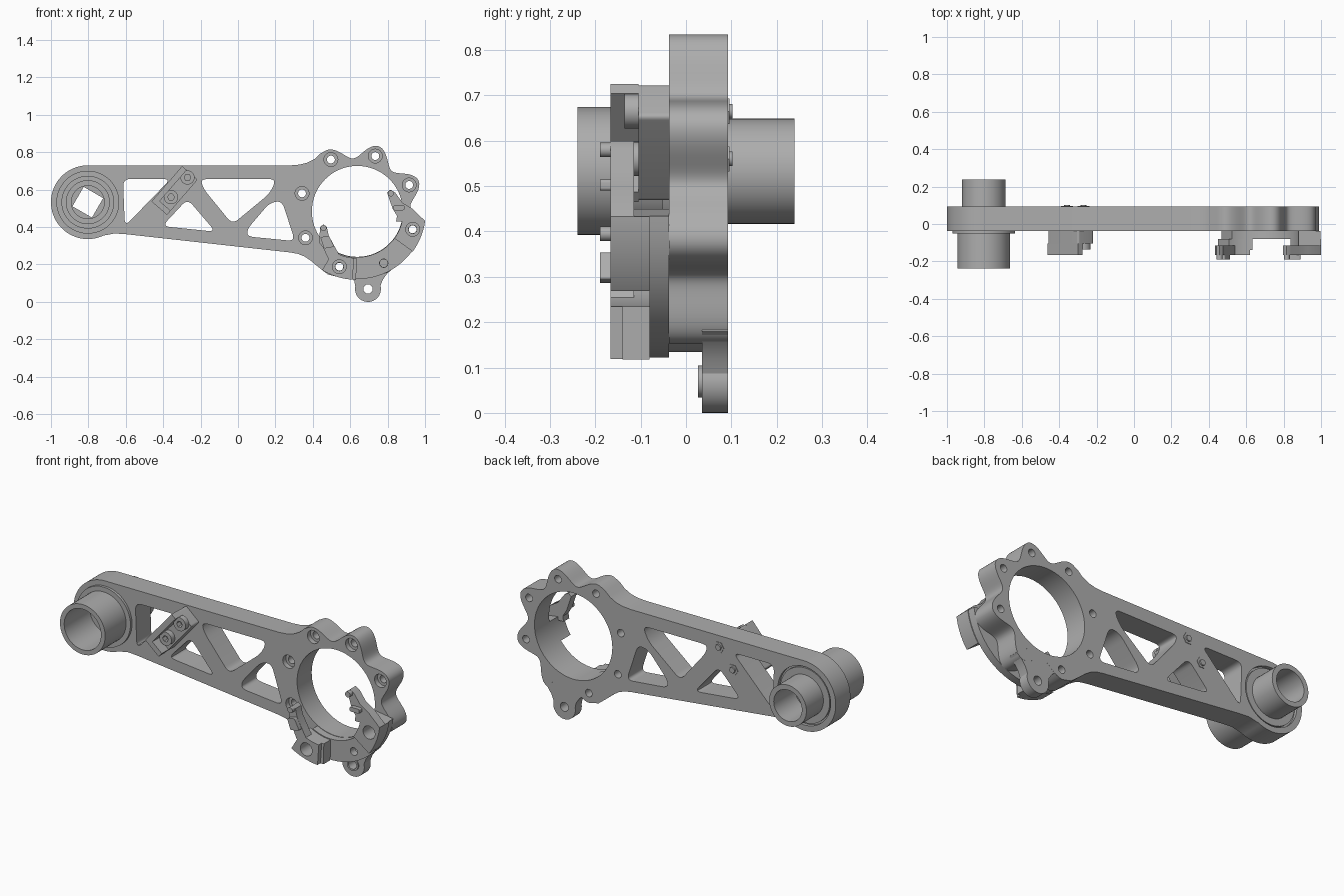
import bpy, bmesh
from math import sin, cos, radians, pi
from mathutils import Vector

cube = bpy.data.objects.get("Cube")
if cube:
    bpy.data.objects.remove(cube, do_unlink=True)

grey = bpy.data.materials.new("machined_grey")
grey.use_nodes = True
colour = (0.42, 0.42, 0.42, 1)
grey.diffuse_color = colour
grey.node_tree.nodes["Principled BSDF"].inputs["Base Color"].default_value = colour


def arc(c, r, a0=0, a1=360, n=48):
    """Points on an arc in the xz plane, full circles left open for closing."""
    steps = n if abs(a1 - a0) == 360 else n - 1
    return [(c[0] + r * cos(radians(a0 + (a1 - a0) * i / steps)),
             c[1] + r * sin(radians(a0 + (a1 - a0) * i / steps))) for i in range(n)]


def rounded(points, r=0.04, n=6):
    """Polygon with softly rounded corners."""
    out = []
    pts = [Vector(p) for p in points]
    for i, p in enumerate(pts):
        ends = []
        for q in (pts[i - 1], pts[(i + 1) % len(pts)]):
            d = q - p
            ends.append(p + d.normalized() * min(r, d.length * 0.45))
        for k in range(n + 1):
            t = k / n
            out.append(tuple(ends[0] * (1 - t) ** 2 + p * 2 * t * (1 - t) + ends[1] * t * t))
    return out


def slab(name, loops, y0, y1):
    """Extrude an outline (first loop) with holes (other loops) between two depths."""
    curve = bpy.data.curves.new(name, 'CURVE')
    curve.dimensions = '2D'
    curve.fill_mode = 'BOTH'
    curve.extrude = (y1 - y0) / 2
    for loop in loops:
        s = curve.splines.new('POLY')
        s.points.add(len(loop) - 1)
        for pt, (x, z) in zip(s.points, loop):
            pt.co = (x, z, 0, 1)
        s.use_cyclic_u = True
    ob = bpy.data.objects.new(name, curve)
    bpy.context.collection.objects.link(ob)
    ob.location.y = (y0 + y1) / 2
    ob.rotation_euler.x = pi / 2
    bpy.ops.object.select_all(action='DESELECT')
    ob.select_set(True)
    bpy.context.view_layer.objects.active = ob
    bpy.ops.object.convert(target='MESH')
    ob = bpy.context.object
    ob.name = name
    bm = bmesh.new()
    bm.from_mesh(ob.data)
    bmesh.ops.remove_doubles(bm, verts=bm.verts, dist=0.0001)
    bmesh.ops.recalc_face_normals(bm, faces=bm.faces)
    bm.to_mesh(ob.data)
    bm.free()
    ob.data.materials.clear()
    ob.data.materials.append(grey)
    bpy.ops.object.shade_smooth_by_angle(angle=radians(30))
    return ob


def tube(name, c, r_out, r_in, y0, y1):
    return slab(name, [arc(c, r_out), arc(c, r_in)], y0, y1)


HUB, RING = (-0.803, 0.533), (0.638, 0.484)
FRONT, BACK = -0.0375, 0.093
bolts = {a: (RING[0] + 0.311 * cos(radians(a)), RING[1] + 0.311 * sin(radians(a)))
         for a in (-153, -108, -63, -18, 27, 72, 117, 162)}

# Arm outline: hub end, top edge, lobed ring, bottom edge
outline = arc(HUB, 0.197, -65, -270, 50)
outline += [(0.28, 0.73), (0.33, 0.734), (0.37, 0.744), (0.41, 0.765), (0.44, 0.793)]
for i in range(151):
    a = 117 - 225 * i / 150
    r = 0.325 + 0.041 * cos(radians(8 * (a - 27)))
    outline.append((RING[0] + r * cos(radians(a)), RING[1] + r * sin(radians(a))))
outline += [(0.48, 0.147), (0.425, 0.19), (0.39, 0.22), (0.355, 0.243), (0.32, 0.257),
            (0.275, 0.265), (-0.60, 0.362), (-0.66, 0.366)]

# Truss windows
windows = [
    rounded([(-0.615, 0.657), (-0.36, 0.657), (-0.605, 0.405)]),
    rounded([(-0.27, 0.55), (-0.12, 0.375), (-0.405, 0.405)]),
    rounded([(-0.20, 0.657), (0.205, 0.657), (0.17, 0.58), (-0.03, 0.415), (-0.185, 0.605)]),
    rounded([(0.17, 0.53), (0.235, 0.54), (0.305, 0.325), (0.05, 0.35), (0.05, 0.39)]),
]
ring_hole = arc(RING, 0.243, n=80)

# Arm in three layers: counterbored front, core, back with bearing seat
for name, y0, y1, bolt_r, hub_r in (("arm_front", FRONT, -0.01, 0.037, 0.115),
                                    ("arm_core", -0.01, 0.075, 0.021, 0.088),
                                    ("arm_back", 0.075, BACK, 0.021, 0.165)):
    holes = [arc(p, bolt_r, n=24) for p in bolts.values()]
    slab(name, [outline, ring_hole, arc(HUB, hub_r)] + windows + holes, y0, y1)

# Hub: front and back sleeves, collars, and a web with a square drive hole
tube("front_collar", HUB, 0.168, 0.115, -0.052, FRONT)
tube("front_sleeve", HUB, 0.141, 0.115, -0.239, FRONT)
tube("back_collar", HUB, 0.155, 0.088, 0.075, 0.087)
tube("back_sleeve", HUB, 0.116, 0.088, 0.075, 0.239)
slab("drive_web", [arc(HUB, 0.09), arc(HUB, 0.085, 15, 375, 4)], 0.0, 0.05)

# Lower tab
TAB = (0.695, 0.069)
tab = [(0.56, 0.17), (0.60, 0.142), (0.622, 0.11)] + arc(TAB, 0.069, 170, 375, 24)
tab += [(0.775, 0.12), (0.80, 0.155), (0.83, 0.18), (0.78, 0.24), (0.62, 0.22)]
slab("lower_tab", [tab, arc(TAB, 0.025, n=24)], 0.035, BACK - 0.0005)
tube("tab_boss", TAB, 0.035, 0.025, 0.027, 0.035)


# Clip on the ring: thin arc base, two end blocks and two fingers
def sector(r0, r1, a0, a1):
    return arc(RING, r1, a0, a1, 30) + arc(RING, r0, a1, a0, 30)


def hole(a, r):
    return arc(bolts[a], r, n=24)


slab("clip_base", [sector(0.245, 0.362, -118, -8)] + [hole(a, 0.022) for a in (-108, -63, -18)],
     -0.08, FRONT)
slab("clip_lower_block", [sector(0.25, 0.366, -121, -91), hole(-108, 0.037)], -0.14, -0.08)
slab("clip_lower_face", [sector(0.25, 0.366, -121, -94), hole(-108, 0.037)], -0.166, -0.14)
slab("clip_side_block", [sector(0.245, 0.366, -36, -8), hole(-18, 0.037)], -0.166, -0.08)
finger_low = [(0.44, 0.40), (0.457, 0.415), (0.475, 0.40), (0.485, 0.355), (0.52, 0.29),
              (0.545, 0.245), (0.49, 0.215), (0.455, 0.29), (0.432, 0.32)]
finger_side = [(0.797, 0.585), (0.815, 0.60), (0.84, 0.585), (0.88, 0.53), (0.93, 0.50),
               (1.0, 0.433), (0.88, 0.43), (0.845, 0.43), (0.85, 0.46), (0.826, 0.50)]
slab("lower_finger", [finger_low], -0.166, -0.115)
slab("side_finger", [finger_side], -0.166, -0.115)
for name, c in (("lower", (0.457, 0.395)), ("side", (0.817, 0.58))):
    slab(name + "_finger_tip", [arc(c, 0.016, n=20)], -0.19, -0.166)
slab("lower_finger_rib", [rounded([(0.44, 0.345), (0.485, 0.355), (0.515, 0.295), (0.46, 0.285)], 0.008)],
     -0.19, -0.166)
slab("side_finger_rib", [rounded([(0.83, 0.49), (0.83, 0.515), (0.89, 0.515), (0.89, 0.49)], 0.008)],
     -0.19, -0.166)

# Angled bracket on the arm with two screws
U, V, P = Vector((0.655, 0.755)), Vector((0.755, -0.655)), Vector((-0.4625, 0.537))


def bracket(u0, u1, v0, v1):
    return [tuple(P + U * u + V * v) for u, v in ((u0, v0), (u1, v0), (u1, v1), (u0, v1))]


slab("bracket_base", [rounded(bracket(0, 0.25, 0, 0.11), 0.012)], -0.105, FRONT)
slab("bracket_wall", [bracket(0, 0.25, 0, 0.032)], -0.166, -0.105)
slab("bracket_foot", [bracket(0, 0.03, 0.032, 0.11)], -0.166, -0.105)
for side, c in (("upper", (-0.27, 0.665)), ("lower", (-0.358, 0.56))):
    slab(side + "_screw_head", [arc(c, 0.038, n=32), arc(c, 0.018, n=6)], -0.136, -0.105)
    slab(side + "_screw_nut", [arc(c, 0.032, n=6), arc(c, 0.018, n=24)], BACK, 0.096)
    slab(side + "_screw_end", [arc(c, 0.016, n=24)], BACK, 0.102)
